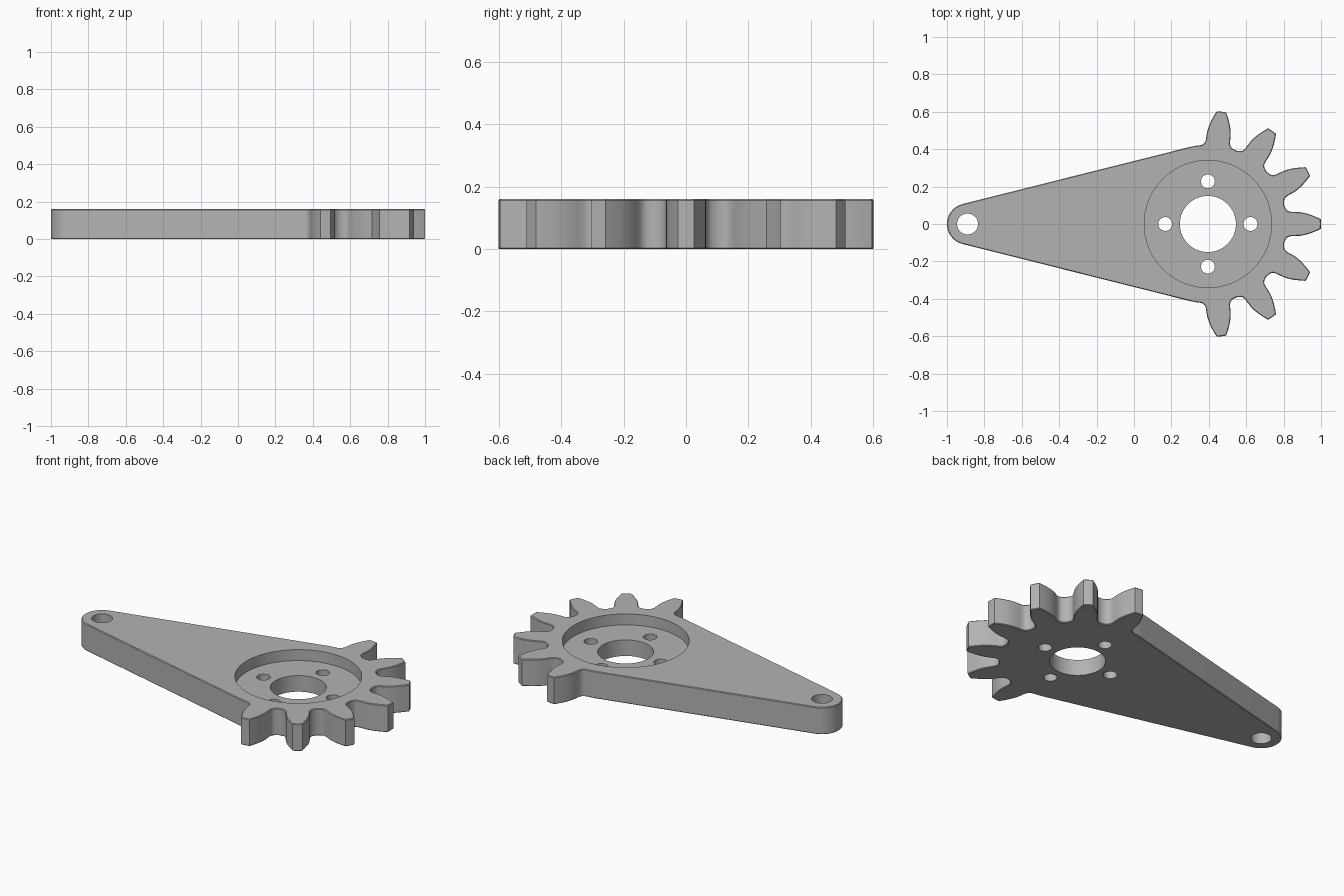
import bpy, bmesh, math

if "Cube" in bpy.data.objects:
    bpy.data.objects.remove(bpy.data.objects["Cube"])

HUB_X, END_X = 0.395, -0.89      # gear centre and small end centre
ROOT, END_R, THICK = 0.42, 0.11, 0.16
RECESS_FLOOR = 0.095
PITCH = math.tau / 13            # tooth spacing

grey = bpy.data.materials.new("grey_metal")
grey.diffuse_color = (0.45, 0.45, 0.45, 1)
grey.use_nodes = True
grey.node_tree.nodes["Principled BSDF"].inputs["Base Color"].default_value = grey.diffuse_color


def polar(cx, r, a):
    return (cx + r * math.cos(a), r * math.sin(a))


# Half tooth: (radius along tooth, half width), from root to tip
FLANK = [(0.414, 0.088), (0.419, 0.078), (0.428, 0.070), (0.442, 0.065),
         (0.465, 0.0645), (0.495, 0.063), (0.525, 0.057), (0.55, 0.049),
         (0.58, 0.037), (0.604, 0.026)]


def tooth(angle):
    pts = [(u, -w) for u, w in FLANK] + [(0.605, 0)] + [(u, w) for u, w in reversed(FLANK)]
    c, s = math.cos(angle), math.sin(angle)
    return [(HUB_X + u * c - v * s, u * s + v * c) for u, v in pts]


# Outline, counter-clockwise: seven teeth, then the tapered arm with its round end
outline = []
for i in range(-3, 4):
    outline += tooth(i * PITCH)
    if i < 3:
        outline.append(polar(HUB_X, ROOT, (i + 0.5) * PITCH))
tangent = math.pi / 2 + math.asin((ROOT - END_R) / (HUB_X - END_X))
start = 3.5 * PITCH
arc = [polar(HUB_X, ROOT + 0.003, start + (tangent - start) * k / 4) for k in range(5)]
outline += arc
outline += [polar(END_X, END_R, tangent + (math.tau - 2 * tangent) * k / 32) for k in range(33)]
outline += [(x, -y) for x, y in reversed(arc)]

# Extruded plate with a fine rounded rim
bm = bmesh.new()
base = bm.faces.new([bm.verts.new((x, y, 0)) for x, y in outline])
ext = bmesh.ops.extrude_face_region(bm, geom=[base])
bmesh.ops.translate(bm, vec=(0, 0, THICK),
                    verts=[g for g in ext["geom"] if isinstance(g, bmesh.types.BMVert)])
bmesh.ops.recalc_face_normals(bm, faces=bm.faces)
rim = [e for e in bm.edges if abs(e.verts[0].co.z - e.verts[1].co.z) < 1e-5]
bmesh.ops.bevel(bm, geom=rim, offset=0.004, segments=1, affect='EDGES')
mesh = bpy.data.meshes.new("gear_arm")
bm.to_mesh(mesh)
bm.free()
plate = bpy.data.objects.new("gear_arm", mesh)
bpy.context.collection.objects.link(plate)
mesh.materials.append(grey)


def drill(name, x, y, r, bottom, sides):
    """Cut a round hole from above down to the given height."""
    top = THICK + 0.1
    bpy.ops.mesh.primitive_cylinder_add(vertices=sides, radius=r, depth=top - bottom,
                                        location=(x, y, (top + bottom) / 2))
    cutter = bpy.context.object
    cutter.name = name
    cutter.hide_render = True
    cutter.data.materials.append(grey)
    bpy.ops.object.select_all(action='DESELECT')
    plate.select_set(True)
    bpy.context.view_layer.objects.active = plate
    mod = plate.modifiers.new(name, 'BOOLEAN')
    mod.operation, mod.solver, mod.object = 'DIFFERENCE', 'EXACT', cutter
    bpy.ops.object.modifier_apply(modifier=mod.name)
    bpy.data.objects.remove(cutter)


# Recess, bore, four bolt holes and the hole in the small end
drill("recess", HUB_X, 0, 0.34, RECESS_FLOOR, 96)
drill("bore", HUB_X, 0, 0.15, -0.1, 64)
for k in range(4):
    x, y = polar(HUB_X, 0.228, k * math.pi / 2)
    drill("bolt_hole", x, y, 0.037, -0.1, 32)
drill("end_hole", END_X, 0, 0.056, -0.1, 40)

bpy.ops.object.select_all(action='DESELECT')
plate.select_set(True)
bpy.context.view_layer.objects.active = plate
bpy.ops.object.shade_smooth_by_angle(angle=math.radians(30))
